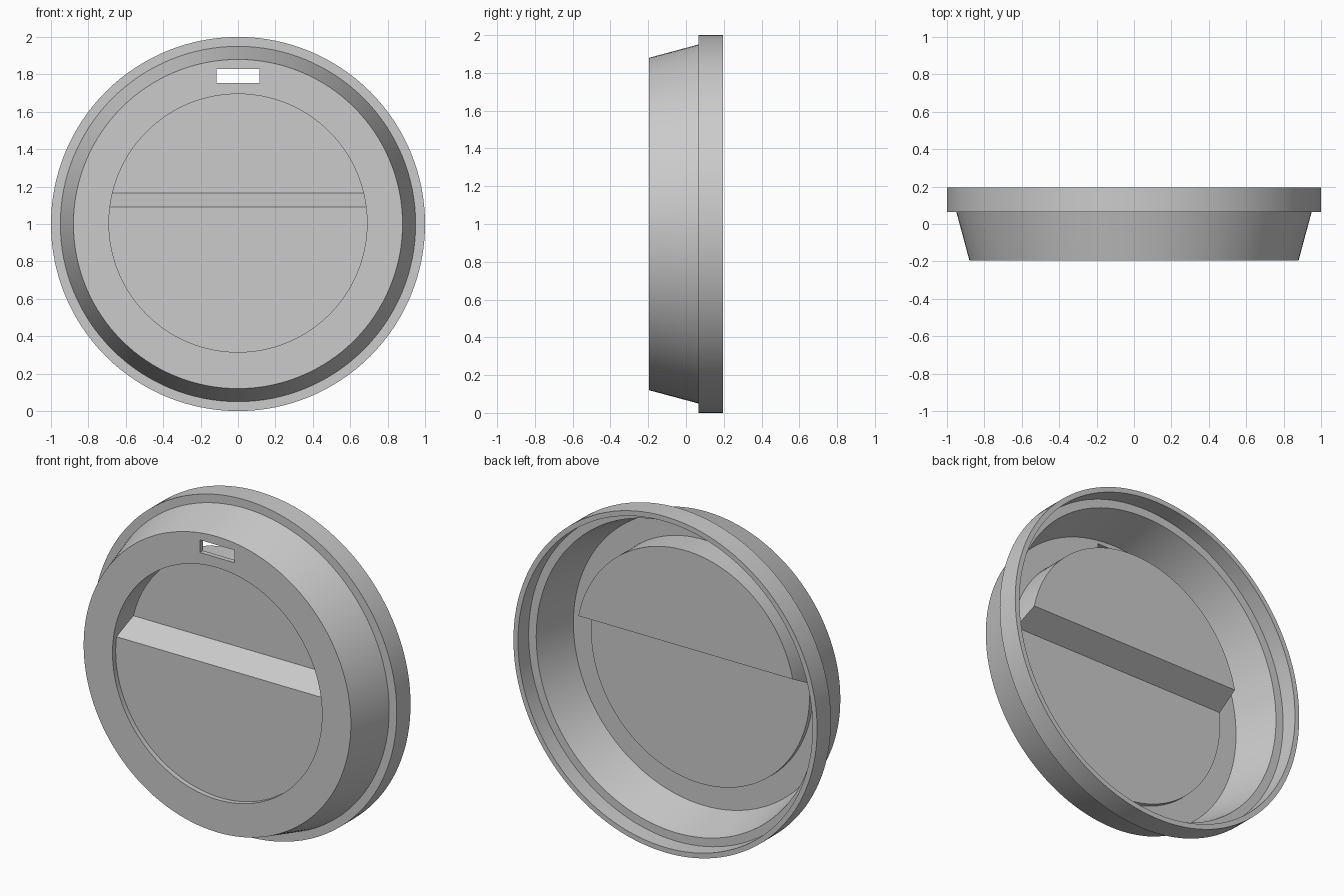
import bpy, bmesh, math
from mathutils import Matrix, Vector

if "Cube" in bpy.data.objects:
    bpy.data.objects.remove(bpy.data.objects["Cube"])

SEG = 128
grey = bpy.data.materials.new("light_grey_plastic")
grey.diffuse_color = (0.6, 0.6, 0.6, 1)
grey.use_nodes = True
grey.node_tree.nodes["Principled BSDF"].inputs["Base Color"].default_value = grey.diffuse_color


def make(name, bm):
    bmesh.ops.recalc_face_normals(bm, faces=bm.faces)
    me = bpy.data.meshes.new(name)
    bm.to_mesh(me)
    bm.free()
    me.materials.append(grey)
    ob = bpy.data.objects.new(name, me)
    bpy.context.collection.objects.link(ob)
    return ob


def lathe(name, profile, centre_z):
    """Spin an (r, y) profile, whose ends lie on the axis, around y."""
    bm = bmesh.new()
    c = Vector((0, 0, centre_z))
    vs = [bm.verts.new((r, y, centre_z)) for r, y in profile]
    edges = [bm.edges.new(p) for p in zip(vs, vs[1:])]
    bmesh.ops.spin(bm, geom=vs + edges, cent=c, axis=(0, 1, 0),
                   angle=math.tau, steps=SEG)
    bmesh.ops.remove_doubles(bm, verts=bm.verts, dist=1e-4)
    return make(name, bm)


def prism(name, outline, half):
    """Extrude a (y, z) outline along x."""
    bm = bmesh.new()
    f = bm.faces.new([bm.verts.new((-half, y, z)) for y, z in outline])
    ext = bmesh.ops.extrude_face_region(bm, geom=[f])["geom"]
    bmesh.ops.translate(bm, vec=(2 * half, 0, 0),
                        verts=[v for v in ext if isinstance(v, bmesh.types.BMVert)])
    return make(name, bm)


def combine(target, tool, op):
    mod = target.modifiers.new(op.lower(), 'BOOLEAN')
    mod.object, mod.operation, mod.solver = tool, op, 'EXACT'
    bpy.context.view_layer.objects.active = target
    bpy.ops.object.modifier_apply(modifier=mod.name)
    bpy.data.objects.remove(tool)


def plug(name, radius, front, low, high, z_low, z_high):
    """Round plug with a shallow lower half, a slope and a deep upper half."""
    body = lathe(name, [(0, front), (radius, front), (radius, 0.3), (0, 0.3)], 1.005)
    side = prism(name + "_side", [(front - 0.1, 0), (low, 0), (low, z_low),
                                  (high, z_high), (high, 2), (front - 0.1, 2)], 1)
    combine(body, side, 'INTERSECT')
    return body


# Thin shell: front plate, tapered wall, stepped rim
lid = lathe("cup_lid", [
    (0, -0.195), (0.88, -0.195), (0.95, 0.065), (1, 0.065), (1, 0.195),
    (0.97, 0.195), (0.97, 0.095), (0.92, 0.095), (0.857, -0.165), (0, -0.165)], 1.0)

# Stepped round pan: solid boss behind the plate, hollowed from the front
combine(lid, plug("pan_boss", 0.72, -0.185, -0.135, 0.005, 1.0725, 1.1475), 'UNION')
combine(lid, plug("pan_recess", 0.69, -0.25, -0.165, -0.025, 1.09, 1.165), 'DIFFERENCE')

# Drinking slot
slot = prism("slot_cutter", [(-0.3, 1.755), (-0.1, 1.755), (-0.1, 1.83), (-0.3, 1.83)], 0.115)
combine(lid, slot, 'DIFFERENCE')

# Smooth round walls with crisp edges
bpy.ops.object.select_all(action='DESELECT')
lid.select_set(True)
bpy.context.view_layer.objects.active = lid
bpy.ops.object.shade_smooth_by_angle(angle=math.radians(12))
